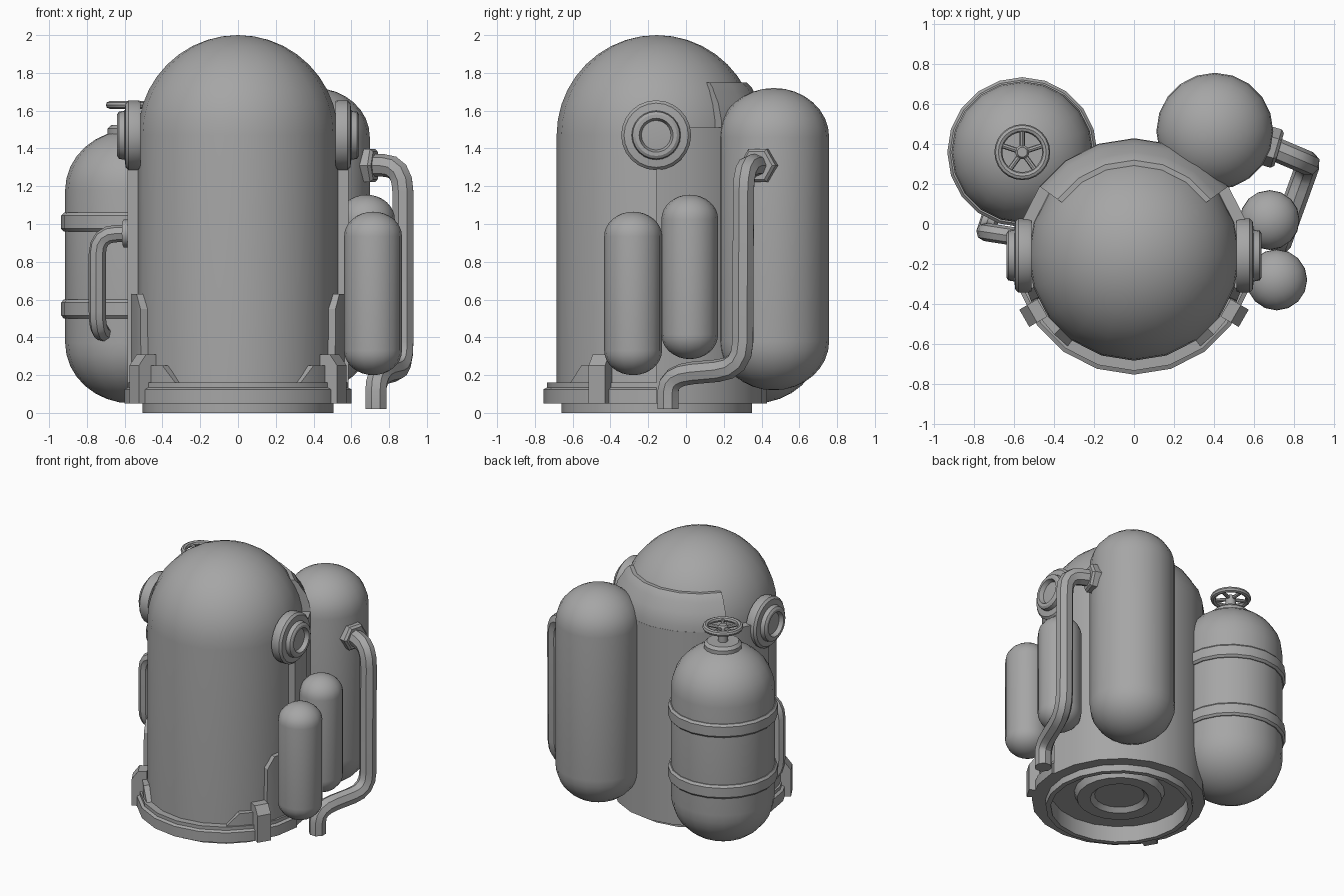
import bpy, bmesh
from math import sin, cos, pi, radians
from mathutils import Vector, Matrix

if "Cube" in bpy.data.objects:
    bpy.data.objects.remove(bpy.data.objects["Cube"])

grey = bpy.data.materials.new("grey_metal")
grey.diffuse_color = (0.38, 0.38, 0.38, 1)
grey.use_nodes = True
grey.node_tree.nodes["Principled BSDF"].inputs["Base Color"].default_value = grey.diffuse_color
CY = -0.155  # y of the main body axis


def finish(name, bm, matrix=None):
    """Turn a bmesh into a smooth-shaded object with sharp edges kept."""
    bmesh.ops.remove_doubles(bm, verts=bm.verts, dist=1e-5)
    bmesh.ops.recalc_face_normals(bm, faces=bm.faces)
    if matrix:
        bm.transform(matrix)
    me = bpy.data.meshes.new(name)
    bm.to_mesh(me)
    bm.free()
    return dress(bpy.data.objects.new(name, me))


def dress(ob):
    if ob.name not in bpy.context.collection.objects:
        bpy.context.collection.objects.link(ob)
    ob.data.materials.clear()
    ob.data.materials.append(grey)
    bpy.ops.object.select_all(action='DESELECT')
    ob.select_set(True)
    bpy.context.view_layer.objects.active = ob
    bpy.ops.object.shade_smooth_by_angle(angle=radians(32))
    return ob


def sweep(name, sections, angles, full=False, closed=False, matrix=None):
    """Skin one (radius, z) section per angle around z; cap partial closed sweeps."""
    bm = bmesh.new()
    rows = [[bm.verts.new((r * cos(a), r * sin(a), z)) for r, z in s]
            for s, a in zip(sections, angles)]
    n, m = len(rows), len(rows[0])
    for i in range(n if full else n - 1):
        p, q = rows[i], rows[(i + 1) % n]
        for j in range(m if closed else m - 1):
            k = (j + 1) % m
            bm.faces.new((p[j], q[j], q[k], p[k]))
    if closed and not full:
        bm.faces.new(rows[0])
        bm.faces.new(rows[-1])
    return finish(name, bm, matrix)


def lathe(name, profile, matrix, sides=20, closed=False):
    return sweep(name, [profile] * sides, [2 * pi * i / sides for i in range(sides)],
                 True, closed, matrix)


def at(x, y, z=0):
    return Matrix.Translation((x, y, z))


def facing(direction, pos):
    return at(*pos) @ Vector(direction).to_track_quat('Z', 'Y').to_matrix().to_4x4()


def dome(r, z, h, steps=8):
    """Quarter ellipse from the wall at z up (or down, negative h) to the axis."""
    return [(r * cos(pi / 2 * i / steps), z + h * sin(pi / 2 * i / steps))
            for i in range(steps)] + [(0, z + h)]


def capsule(name, x, y, r, z0, z1, cap, sides=20):
    prof = dome(r, z0 + cap, -cap)[::-1] + dome(r, z1 - cap, cap)
    return lathe(name, prof, at(x, y), sides)


def pipe(name, pts, r, bend):
    """Round tube along a path with rounded elbows."""
    pts = [Vector(p) for p in pts]
    path = [pts[0]]
    for a, b, c in zip(pts, pts[1:], pts[2:]):
        s = b + (a - b).normalized() * min(bend, (a - b).length * 0.48)
        e = b + (c - b).normalized() * min(bend, (c - b).length * 0.48)
        path += [s.lerp(b, t).lerp(b.lerp(e, t), t) for t in (0, .25, .5, .75, 1)]
    path.append(pts[-1])
    cu = bpy.data.curves.new(name, 'CURVE')
    cu.dimensions = '3D'
    cu.bevel_depth, cu.bevel_resolution, cu.use_fill_caps = r, 2, True
    sp = cu.splines.new('POLY')
    sp.points.add(len(path) - 1)
    for p, v in zip(sp.points, path):
        p.co = (*v, 1)
    ob = bpy.data.objects.new(name, cu)
    bpy.context.collection.objects.link(ob)
    bpy.ops.object.select_all(action='DESELECT')
    ob.select_set(True)
    bpy.context.view_layer.objects.active = ob
    bpy.ops.object.convert(target='MESH')
    dress(bpy.context.view_layer.objects.active)


body_at = at(0, CY)

# Main body: stepped underside recess, foot ring, wall and dome
lathe("body", [(0, .1), (.17, .1), (.2, .07), (.29, .07), (.31, .12), (.47, .12),
               (.47, 0), (.505, 0), (.505, .06), (.53, .06)] + dome(.53, 1.47, .53, 10),
      body_at)

# Rear shell with its raised collar hugging the dome
back = [radians(18 * i) for i in range(11)]
sweep("rear_shell", [[(.5, .05), (.585, .05), (.585, 1.51), (.5, 1.51)]] * 11,
      back, closed=True, matrix=body_at)
collar = [(.5, 1.48), (.585, 1.48), (.582, 1.55), (.555, 1.64), (.515, 1.7),
          (.505, 1.72), (.475, 1.75), (.44, 1.75)]
sweep("collar", [collar] * 7, back[2:9], closed=True, matrix=body_at)

# Front flange and lip
front = [a + pi for a in back]
sweep("front_flange", [[(.49, .05), (.6, .05), (.6, .125), (.58, .135), (.58, .16), (.49, .16)]] * 11,
      front, closed=True, matrix=body_at)

# Front skirt, its top edge stepping up toward the sides
half = [(0, .63), (18, .63), (24, .55), (24.5, .25), (36, .25), (45, .25), (54, .16), (72, .16), (90, .16)]
steps = half + [(180 - a, z) for a, z in half[-2::-1]]
sweep("front_skirt", [[(.5, .08), (.565, .08), (.565, z), (.5, z)] for a, z in steps],
      [radians(-a) for a, z in steps], closed=True, matrix=body_at)

# Side parts on both sides: brackets and portholes
for side, sx in (("right", 1), ("left", -1)):
    bm = bmesh.new()
    ends = [[bm.verts.new((r, t, z)) for r, z in
             ((.53, .05), (.635, .05), (.635, .25), (.59, .31), (.53, .31))] for t in (-.05, .05)]
    for e in ends:
        bm.faces.new(e)
    for j in range(5):
        k = (j + 1) % 5
        bm.faces.new((ends[0][j], ends[0][k], ends[1][k], ends[1][j]))
    turn = radians(-30) if sx > 0 else radians(210)
    finish(side + "_bracket", bm, body_at @ Matrix.Rotation(turn, 4, 'Z'))

    lathe(side + "_porthole",
          [(0, 0), (.18, 0), (.185, .015), (.185, .065), (.17, .08), (.13, .085), (.125, .115),
           (.11, .125), (.09, .125), (.078, .095), (0, .1)],
          facing((sx, 0, 0), (sx * .515, CY - .003, 1.47)), 24)

# Large left tank with straps, valve neck and hand wheel
TX, TY = -.56, .36
capsule("left_tank", TX, TY, .355, .05, 1.5, .32)
for i, z in enumerate((.5, .96)):
    lathe("tank_strap_%d" % i, [(.34, z), (.362, z), (.376, z + .015), (.376, z + .085),
                                (.362, z + .1), (.34, z + .1)], at(TX, TY), 20, True)
lathe("valve_neck", [(0, 1.46), (.13, 1.46), (.13, 1.505), (.11, 1.525), (.035, 1.525),
                     (.035, 1.63), (.025, 1.645), (0, 1.645)], at(TX, TY), 16)
lathe("hand_wheel", [(.12 + .02 * cos(a * pi / 4), 1.63 + .02 * sin(a * pi / 4)) for a in range(8)],
      at(TX, TY), 24, True)
for i in range(5):
    a = radians(90 + 72 * i)
    pipe("wheel_spoke_%d" % i, [(TX, TY, 1.62),
                                (TX + .12 * cos(a), TY + .12 * sin(a), 1.63)], .013, 0)

# Right tanks
capsule("right_tank", .405, .465, .293, .12, 1.72, .26)
capsule("small_front_tank", .715, -.28, .153, .2, 1.065, .13, 16)
capsule("small_rear_tank", .68, .02, .15, .285, 1.155, .13, 16)

# Right pipe with a hexagonal fitting
lathe("hex_fitting", [(0, 0), (.1, 0), (.1, .05), (.085, .065), (0, .065)],
      facing((.95, -.28, 0), (.665, .392, 1.31)), 6)
pipe("right_pipe", [(.66, .395, 1.31), (.873, .305, 1.31), (.873, .3, .235),
                    (.73, -.095, .2), (.73, -.095, .02)], .06, .14)

# Left pipe from the body into the large left tank
pipe("left_pipe", [(-.52, -.075, .95), (-.745, -.04, .95), (-.745, -.04, .43),
                   (-.69, .12, .42)], .046, .11)
lathe("left_pipe_fitting", [(0, 0), (.075, 0), (.075, .04), (0, .04)],
      facing((-1, .15, 0), (-.565, -.07, .95)), 12)
